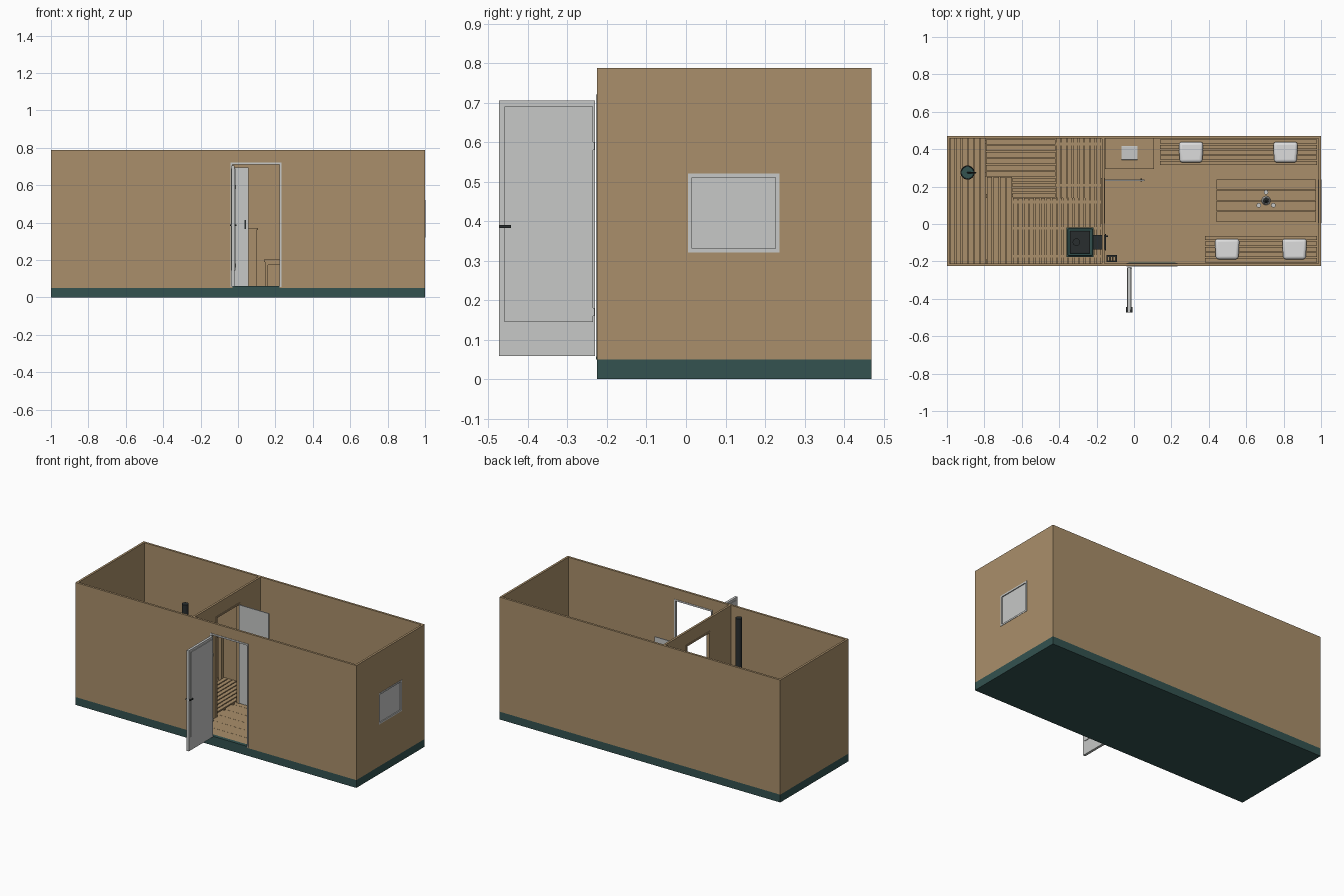
import bpy
import math
from mathutils import Vector

if "Cube" in bpy.data.objects:
    bpy.data.objects.remove(bpy.data.objects["Cube"], do_unlink=True)


def material(name, r, g, b):
    m = bpy.data.materials.new(name)
    m.use_nodes = True
    m.diffuse_color = (r, g, b, 1)
    m.node_tree.nodes["Principled BSDF"].inputs["Base Color"].default_value = (r, g, b, 1)
    return m


WOOD = material("warm_wood", 0.40, 0.275, 0.145)
GREEN = material("dark_green", 0.033, 0.085, 0.08)
GREY = material("light_grey", 0.57, 0.58, 0.57)
DARK = material("charcoal", 0.022, 0.027, 0.028)
WHITE = material("cushion_white", 0.72, 0.72, 0.72)


def box(name, x, y, z, mat, bevel=0):
    """Box from three (low, high) ranges."""
    lo, hi = Vector((x[0], y[0], z[0])), Vector((x[1], y[1], z[1]))
    bpy.ops.mesh.primitive_cube_add(size=1, location=(lo + hi) / 2)
    ob = bpy.context.object
    ob.name = name
    ob.scale = hi - lo
    bpy.ops.object.transform_apply(location=False, rotation=False, scale=True)
    ob.data.materials.append(mat)
    if bevel:
        mod = ob.modifiers.new("Rounding", "BEVEL")
        mod.width, mod.segments = bevel, 4
        bpy.ops.object.shade_smooth_by_angle()
    return ob


def cylinder(name, x, y, z, r, mat, r_top=None, sides=24):
    bpy.ops.mesh.primitive_cone_add(vertices=sides, radius1=r, radius2=r if r_top is None else r_top,
                                    depth=z[1] - z[0], location=(x, y, sum(z) / 2))
    ob = bpy.context.object
    ob.name = name
    ob.data.materials.append(mat)
    bpy.ops.object.shade_smooth_by_angle()
    return ob


def cut(target, x, y, z):
    cutter = box("cutter", x, y, z, WOOD)
    cutter.hide_render = True
    mod = target.modifiers.new("Opening", "BOOLEAN")
    mod.object, mod.operation, mod.solver = cutter, "DIFFERENCE", "EXACT"
    bpy.context.view_layer.objects.active = target
    bpy.ops.object.modifier_apply(modifier=mod.name)
    bpy.data.objects.remove(cutter, do_unlink=True)


def slats(name, x, y, z, count, along, gap=0.006):
    """Row of boards running along the x or y axis."""
    a, b = y if along == "x" else x
    step = (b - a) / count
    for i in range(count):
        r = (a + i * step + gap / 2, a + (i + 1) * step - gap / 2)
        box(f"{name}_{i + 1}", x if along == "x" else r, r if along == "x" else y, z, WOOD)


def legs(name, x, y, z, w=0.02):
    for i, px in enumerate((x[0], x[1] - w)):
        for j, py in enumerate((y[0], y[1] - w)):
            box(f"{name}_{i}{j}", (px, px + w), (py, py + w), z, WOOD)


# Shell: base, floor, outer walls and partition
X, Y0, Y1, T = 1.0, -0.225, 0.47, 0.014
FLOOR, TOP = 0.056, 0.787
box("base", (-X, X), (Y0, Y1), (0, 0.05), GREEN)
box("floor", (-X + T, X - T), (Y0 + T, Y1 - T), (0.05, FLOOR), WOOD)
wall = (0.05, TOP)
front = box("front_wall", (-X, X), (Y0, Y0 + T), wall, WOOD)
cut(front, (-0.04, 0.23), (Y0 - 0.1, Y0 + 0.1), (FLOOR, 0.72))
box("back_wall", (-X, X), (Y1 - T, Y1), wall, WOOD)
box("left_end_wall", (-X, -X + T), (Y0 + T, Y1 - T), wall, WOOD)
right = box("window_wall", (X - T, X), (Y0 + T, Y1 - T), wall, WOOD)
cut(right, (0.9, 1.1), (0.01, 0.23), (0.325, 0.515))
partition = box("partition", (-0.172, -0.158), (Y0 + T, Y1 - T), wall, WOOD)
cut(partition, (-0.3, 0), (0.01, 0.24), (FLOOR, 0.70))

# Floor boards in the front room
slats("floor_board", (-0.158, X - T), (Y0 + T, Y1 - T), (FLOOR, FLOOR + 0.002), 8, "x", 0.001)

# Window
wx = (X - T - 0.002, X + 0.002)
for n, y, z in (("left", (0.005, 0.015), (0.32, 0.52)), ("right", (0.227, 0.237), (0.32, 0.52)),
                ("bottom", (0.015, 0.227), (0.32, 0.33)), ("top", (0.015, 0.227), (0.51, 0.52))):
    box("window_frame_" + n, wx, y, z, GREY)
box("window_pane", (X - 0.009, X - 0.004), (0.015, 0.227), (0.33, 0.51), GREY)

# Entrance frame, threshold and open door
fy = (Y0 - 0.003, Y0 + T + 0.002)
box("frame_left", (0.222, 0.232), fy, (FLOOR, 0.72), GREY)
box("frame_right", (-0.04, -0.03), fy, (FLOOR, 0.72), GREY)
box("frame_top", (-0.04, 0.232), fy, (0.71, 0.72), GREY)
box("threshold", (-0.03, 0.222), (Y0 - 0.003, Y0 + T + 0.006), (0.05, 0.061), GREEN)
box("entrance_door", (-0.034, -0.018), (-0.474, -0.23), (0.058, 0.705), GREY)
for x in ((-0.018, -0.014), (-0.038, -0.034)):
    box("door_panel", x, (-0.459, -0.236), (0.145, 0.69), GREY)
    box("door_handle", (x[0] - 0.006, x[1] + 0.006), (-0.472, -0.443), (0.383, 0.39), DARK)
for z in (0.17, 0.59):
    box("door_hinge", (-0.02, -0.011), (-0.239, -0.232), (z - 0.01, z + 0.01), GREY)

# Inner door, swung open, with lining around its doorway
box("inner_door", (-0.156, 0.057), (0.231, 0.237), (0.062, 0.695), GREY)
for y in (0.226, 0.237):
    box("inner_door_handle", (0.035, 0.042), (y, y + 0.005), (0.365, 0.415), DARK)
lx = (-0.176, -0.154)
box("lining_front", lx, (0.004, 0.014), (FLOOR, 0.705), WOOD)
box("lining_back", lx, (0.238, 0.246), (FLOOR, 0.705), WOOD)
box("lining_top", lx, (0.014, 0.238), (0.695, 0.705), WOOD)

# Hot room: upper bench, lower bench and duckboards
yi = (Y0 + T, Y1 - T)
slats("upper_bench_end", (-0.986, -0.79), yi, (0.35, 0.362), 6, "y")
slats("upper_bench_back", (-0.79, -0.42), (0.25, yi[1]), (0.35, 0.362), 6, "x")
slats("lower_bench_end", (-0.79, -0.65), (yi[0], 0.25), (0.2, 0.212), 4, "y")
slats("lower_bench_back", (-0.65, -0.42), (0.14, 0.25), (0.2, 0.212), 4, "x")
slats("duckboard_front", (-0.65, -0.175), (yi[0], 0.14), (0.064, 0.072), 16, "y")
slats("duckboard_back", (-0.42, -0.175), (0.14, yi[1]), (0.064, 0.072), 8, "y")
for y in (-0.18, -0.03, 0.11):
    box("duckboard_rail", (-0.65, -0.175), (y, y + 0.015), (FLOOR, 0.064), WOOD)
for y in (0.2, 0.42):
    box("duckboard_back_rail", (-0.42, -0.175), (y, y + 0.015), (FLOOR, 0.064), WOOD)
box("upper_fascia_end", (-0.81, -0.795), (yi[0], 0.25), (0.325, 0.35), WOOD)
box("upper_fascia_back", (-0.81, -0.42), (0.255, 0.27), (0.325, 0.35), WOOD)
box("lower_fascia_end", (-0.67, -0.655), (yi[0], 0.14), (0.175, 0.2), WOOD)
box("lower_fascia_back", (-0.67, -0.42), (0.145, 0.16), (0.175, 0.2), WOOD)
legs("upper_leg", (-0.81, -0.42), (0.255, 0.45), (FLOOR, 0.35))
legs("lower_leg", (-0.79, -0.655), (yi[0], 0.16), (FLOOR, 0.2))

# Stove with stones, firing tunnel and flue
box("stove", (-0.355, -0.222), (-0.17, -0.025), (0.08, 0.3), GREEN, 0.006)
box("stove_plinth", (-0.345, -0.232), (-0.16, -0.035), (0.06, 0.08), DARK)
box("stove_rim", (-0.36, -0.217), (-0.176, -0.019), (0.285, 0.293), GREEN)
box("stove_stones", (-0.343, -0.234), (-0.158, -0.037), (0.3, 0.312), DARK, 0.005)
box("firing_tunnel", (-0.222, -0.154), (-0.135, -0.06), (0.1, 0.2), DARK)
box("stove_door", (-0.154, -0.149), (-0.142, -0.053), (0.095, 0.205), DARK)
box("stove_door_handle", (-0.149, -0.14), (-0.07, -0.062), (0.14, 0.165), DARK)
cylinder("flue", -0.308, -0.097, (0.3, 0.787), 0.02, DARK)

# Bucket with a ladle on the upper bench
cylinder("bucket", -0.89, 0.275, (0.362, 0.42), 0.03, GREEN, 0.036)
bpy.ops.mesh.primitive_torus_add(location=(-0.89, 0.275, 0.42), major_radius=0.035, minor_radius=0.003,
                                 major_segments=24, minor_segments=6)
bpy.context.object.name = "bucket_rim"
bpy.context.object.data.materials.append(DARK)
ladle = cylinder("ladle_handle", -0.875, 0.275, (0.39, 0.49), 0.004, DARK, sides=8)
ladle.rotation_euler = (0, math.radians(35), 0)

# Front room: counter with basin, and a small wood basket
box("counter", (-0.152, 0.1), (0.3, yi[1]), (FLOOR, 0.36), WOOD)
box("counter_top", (-0.156, 0.108), (0.293, yi[1]), (0.36, 0.372), WOOD)
box("basin", (-0.067, 0.02), (0.343, 0.418), (0.372, 0.38), GREY, 0.003)
box("wood_basket", (-0.148, -0.092), (-0.203, -0.167), (0.06, 0.12), DARK)
for i in range(3):
    x = -0.141 + i * 0.015
    box("firewood", (x, x + 0.011), (-0.197, -0.173), (0.1, 0.13), WOOD)


def bench(name, x, y, seats):
    slats(name + "_slat", x, y, (0.19, 0.202), 5, "x")
    legs(name + "_leg", (x[0] + 0.005, x[1] - 0.005), (y[0] + 0.005, y[1] - 0.005), (FLOOR, 0.19), 0.015)
    for i, py in enumerate((y[0] + 0.005, y[1] - 0.02)):
        box(f"{name}_rail_{i}", (x[0] + 0.005, x[1] - 0.005), (py, py + 0.015), (0.172, 0.19), WOOD)
    cy = sum(y) / 2
    for cx in seats:
        ob = box(name + "_cushion", (cx - 0.066, cx + 0.066), (cy - 0.055, cy + 0.055),
                 (0.202, 0.236), WHITE, 0.016)
        for v in ob.data.vertices:
            v.co.x *= 0.92 if v.co.y < 0 else 1


bench("back_bench", (0.14, 0.978), (0.312, 0.455), (0.305, 0.81))
bench("front_bench", (0.38, 0.978), (-0.208, -0.06), (0.498, 0.858))

# Table with a pot and cups
slats("table_board", (0.44, 0.972), (0.01, 0.24), (0.28, 0.292), 4, "x", 0.003)
legs("table_leg", (0.46, 0.952), (0.025, 0.225), (FLOOR, 0.28))
for y in (0.025, 0.21):
    box("table_rail", (0.46, 0.952), (y, y + 0.015), (0.255, 0.28), WOOD)
cylinder("pot", 0.706, 0.125, (0.292, 0.34), 0.024, GREY, 0.016)
cylinder("pot_lid", 0.706, 0.125, (0.34, 0.35), 0.014, DARK, 0.004)
for cx, cy in ((0.667, 0.1), (0.745, 0.1), (0.706, 0.17)):
    cylinder("cup", cx, cy, (0.292, 0.315), 0.009, GREY, 0.012, 16)
